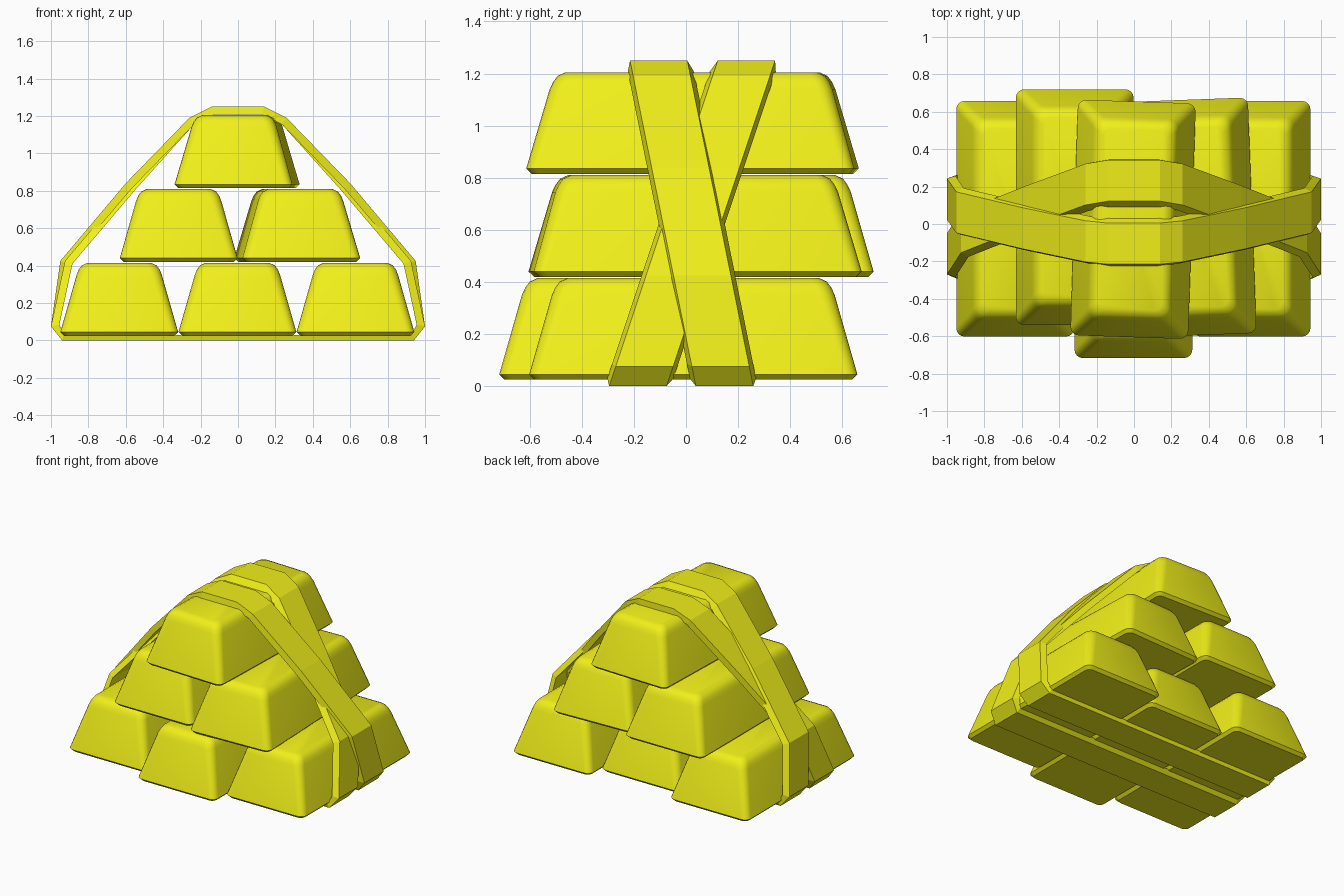
import bpy, bmesh
from math import sin, cos, pi

if "Cube" in bpy.data.objects:
    bpy.data.objects.remove(bpy.data.objects["Cube"])

gold = bpy.data.materials.new("gold")
gold.diffuse_color = (0.88, 0.87, 0.01, 1)
gold.use_nodes = True
gold.node_tree.nodes["Principled BSDF"].inputs["Base Color"].default_value = gold.diffuse_color


def finish(name, bm, smooth):
    bmesh.ops.recalc_face_normals(bm, faces=bm.faces)
    mesh = bpy.data.meshes.new(name)
    bm.to_mesh(mesh)
    bm.free()
    mesh.materials.append(gold)
    ob = bpy.data.objects.new(name, mesh)
    bpy.context.collection.objects.link(ob)
    if smooth:
        bpy.ops.object.select_all(action='DESELECT')
        ob.select_set(True)
        bpy.context.view_layer.objects.active = ob
        bpy.ops.object.shade_smooth_by_angle(angle=0.6)
    return ob


def rounded_rect(hx, hy, r, z, seg=4):
    pts = []
    for k, (sx, sy) in enumerate([(1, 1), (-1, 1), (-1, -1), (1, -1)]):
        for i in range(seg + 1):
            a = (k + i / seg) * pi / 2
            pts.append((sx * (hx - r) + r * cos(a), sy * (hy - r) + r * sin(a), z))
    return pts


# Tapered ingot: half width, half length, corner radius, height of each ring
RINGS = [(0.295, 0.61, 0.035, 0), (0.315, 0.63, 0.045, 0.02),
         (0.228, 0.543, 0.055, 0.325), (0.217, 0.53, 0.055, 0.353),
         (0.20, 0.513, 0.05, 0.376), (0.17, 0.483, 0.04, 0.39)]


def ingot(name, x, y, z, rot=0):
    bm = bmesh.new()
    rings = [[bm.verts.new(p) for p in rounded_rect(*r)] for r in RINGS]
    n = len(rings[0])
    for a, b in zip(rings, rings[1:]):
        for i in range(n):
            j = (i + 1) % n
            bm.faces.new((a[i], a[j], b[j], b[i]))
    bm.faces.new(rings[0])
    bm.faces.new(rings[-1])
    ob = finish(name, bm, True)
    ob.location = (x, y, z)
    ob.rotation_euler.z = rot


# Strap: closed loop around the stack, leaning in y as it rises
OUTER = [(0.94, 0), (1, 0.075), (0.95, 0.425), (0.6, 0.84), (0.26, 1.19), (0.14, 1.25)]
INNER = [(0.93, 0.03), (0.955, 0.085), (0.91, 0.41), (0.57, 0.81), (0.235, 1.155), (0.13, 1.207)]


def strap(name, y_bottom, y_top, tuck):
    bm = bmesh.new()
    loops = []
    for side, half, hw in ((OUTER, -1, 0.11), (OUTER, 1, 0.11), (INNER, 1, 0.127), (INNER, -1, 0.127)):
        pts = [(x - (tuck if i in (2, 3) else 0), z) for i, (x, z) in enumerate(side)]
        pts += [(-x, z) for x, z in reversed(pts)]
        loops.append([bm.verts.new((x, y_bottom + (y_top - y_bottom) * z / 1.25 + half * hw, z))
                      for x, z in pts])
    n = len(loops[0])
    for k in range(4):
        a, b = loops[k], loops[(k + 1) % 4]
        for i in range(n):
            j = (i + 1) % n
            bm.faces.new((a[i], a[j], b[j], b[i]))
    finish(name, bm, False)


# Bottom, middle and top rows
ingot("ingot_bottom_left", -0.635, 0.028, 0.025)
ingot("ingot_bottom_middle", -0.003, -0.087, 0.025)
ingot("ingot_bottom_right", 0.628, 0.028, 0.025)
ingot("ingot_middle_left", -0.317, 0.09, 0.42)
ingot("ingot_middle_right", 0.317, 0.035, 0.42, 0.037)
ingot("ingot_top", -0.005, 0.025, 0.815, -0.033)

# Crossing straps
strap("strap_over", 0.148, -0.105, 0)
strap("strap_under", -0.185, 0.232, 0.025)
